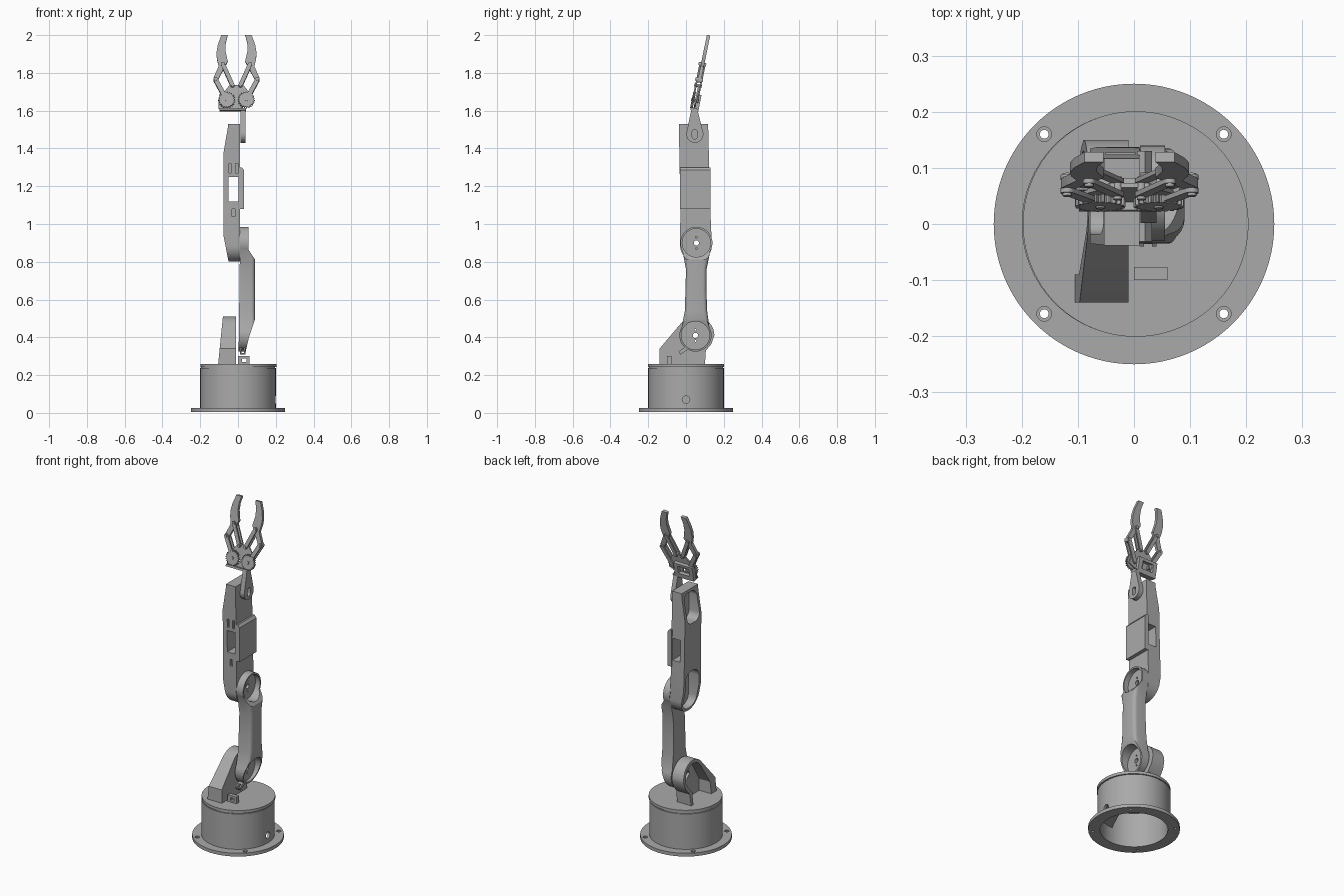
import bpy, bmesh
from math import cos, sin, pi, radians, atan2
from mathutils import Matrix

cube = bpy.data.objects.get("Cube")
if cube:
    bpy.data.objects.remove(cube, do_unlink=True)

grey = bpy.data.materials.new("plain grey")
grey.use_nodes = True
grey.diffuse_color = (0.4, 0.4, 0.4, 1)
grey.node_tree.nodes["Principled BSDF"].inputs["Base Color"].default_value = grey.diffuse_color
parts = []


def prism(name, outline, axis, low, high):
    """Extrude a flat outline along an axis."""
    place = {"x": lambda a, b, t: (t, a, b),
             "y": lambda a, b, t: (a, t, b),
             "z": lambda a, b, t: (a, b, t)}[axis]
    bm = bmesh.new()
    rings = [[bm.verts.new(place(a, b, t)) for a, b in outline] for t in (low, high)]
    for ring in rings:
        bm.faces.new(ring)
    count = len(outline)
    for i in range(count):
        j = (i + 1) % count
        bm.faces.new((rings[0][i], rings[0][j], rings[1][j], rings[1][i]))
    bmesh.ops.recalc_face_normals(bm, faces=bm.faces)
    mesh = bpy.data.meshes.new(name)
    bm.to_mesh(mesh)
    bm.free()
    mesh.materials.append(grey)
    obj = bpy.data.objects.new(name, mesh)
    bpy.context.scene.collection.objects.link(obj)
    parts.append(obj)
    return obj


def arc(a, b, radius, start, end, steps=24):
    angles = [radians(start + (end - start) * i / steps) for i in range(steps + 1)]
    return [(a + radius * cos(t), b + radius * sin(t)) for t in angles]


def circle(a, b, radius, steps=32):
    return arc(a, b, radius, 0, 360, steps)[:-1]


def rect(a0, a1, b0, b1):
    return [(a0, b0), (a1, b0), (a1, b1), (a0, b1)]


def round_rect(a0, a1, b0, b1, r):
    return (arc(a1 - r, b1 - r, r, 0, 90, 6) + arc(a0 + r, b1 - r, r, 90, 180, 6)
            + arc(a0 + r, b0 + r, r, 180, 270, 6) + arc(a1 - r, b0 + r, r, 270, 360, 6))


def apply(obj, modifier):
    bpy.context.view_layer.objects.active = obj
    bpy.ops.object.modifier_apply(modifier=modifier.name)


def combine(obj, outline, axis, low, high, operation="DIFFERENCE"):
    """Cut or trim a part with a temporary prism."""
    tool = prism("cutter", outline, axis, low, high)
    mod = obj.modifiers.new("cut", "BOOLEAN")
    mod.operation, mod.solver, mod.object = operation, "EXACT", tool
    apply(obj, mod)
    parts.remove(tool)
    bpy.data.objects.remove(tool, do_unlink=True)


# Base: bolted flange, hollow drum and turntable
flange = prism("base_flange", circle(0, 0, 0.25, 96), "z", 0.005, 0.025)
combine(flange, circle(0, 0, 0.185, 64), "z", -1, 1)
for sx in (-1, 1):
    for sy in (-1, 1):
        combine(flange, circle(sx * 0.16, sy * 0.16, 0.013, 20), "z", 0.018, 1)
        combine(flange, circle(sx * 0.16, sy * 0.16, 0.008, 20), "z", -1, 1)
drum = prism("base_drum", circle(0, 0, 0.2, 96), "z", 0.02, 0.238)
combine(drum, circle(0, 0, 0.185, 64), "z", -1, 0.215)
combine(drum, circle(0, 0.07, 0.02), "x", 0.1, 1)
prism("turntable_neck", circle(0, 0, 0.195, 64), "z", 0.23, 0.25)
prism("turntable", circle(0.003, 0, 0.201, 96), "z", 0.243, 0.26)
prism("inner_shelf", arc(0, 0, 0.187, -90, 40), "z", 0.1, 0.115)

# Shoulder bracket: arched shell with a flared foot, open on its right
shoulder = prism("shoulder_bracket",
                 [(0.1, 0.255), (0.105, 0.33), (0.135, 0.365)]
                 + arc(0.05, 0.41, 0.1, 0, 140) + [(-0.14, 0.34), (-0.14, 0.255)],
                 "x", -0.08, -0.01)
for v in shoulder.data.vertices:
    if v.co.x < -0.05:
        v.co.x -= 0.1 * (0.51 - v.co.z)
combine(shoulder, [(0.08, 0.2), (0.08, 0.33)] + arc(0.05, 0.41, 0.08, -10, 145)
        + [(-0.09, 0.33), (-0.09, 0.2)], "x", -1, -0.025)
combine(shoulder, [(0, 0.4), (0.05, 0.35), (0.1, 0.41), (0.05, 0.47)], "x", -1, 1)
tab = prism("cable_tab", rect(0, 0.06, 0.255, 0.3), "y", -0.1, -0.077)
combine(tab, rect(0.02, 0.045, 0.27, 0.287), "y", -1, 1)
clip = prism("arm_clip", [(-0.04, 0.325), (-0.03, 0.308), (0.01, 0.335), (0, 0.352)],
             "x", 0.01, 0.04)
combine(clip, rect(0.018, 0.032, 0.318, 0.34), "y", -1, 1)

# Upper arm: waisted link with a round recess at each joint
arm = prism("upper_arm", arc(0.05, 0.41, 0.085, 150, 390)
            + [(0.112, 0.54), (0.108, 0.65), (0.109, 0.76)]
            + arc(0.055, 0.9, 0.085, -30, 210)
            + [(0, 0.76), (-0.003, 0.65), (-0.006, 0.54)], "x", -0.02, 0.09)
bevel = arm.modifiers.new("round", "BEVEL")
bevel.width, bevel.segments, bevel.limit_method = 0.02, 4, "ANGLE"
bevel.angle_limit = radians(60)
apply(arm, bevel)
combine(arm, [(0.003, 0.3), (0.035, 0.3), (0.058, 0.4), (0.091, 0.5), (0.091, 0.81),
              (0.055, 0.865), (0.055, 1), (0.012, 1)], "y", -1, 1, "INTERSECT")
for y, z in ((0.05, 0.41), (0.055, 0.9)):
    combine(arm, circle(y, z, 0.075, 48), "x", 0.025, 1)
    combine(arm, circle(y, z, 0.014, 20), "x", -1, 1)
    for side in (-1, 1):
        combine(arm, circle(y, z + side * 0.03, 0.005, 12), "x", -1, 1)

# Forearm: housing with joint pockets and a window through its middle
forearm = prism("forearm", arc(0.053, 0.885, 0.084, 180, 360)
                + [(0.128, 1.09), (0.117, 1.53), (-0.038, 1.53), (-0.03, 1.1)], "x", -0.1, 0.01)
combine(forearm, [(-0.05, 0.7), (0.02, 0.7), (0.02, 1.6), (-0.052, 1.6), (-0.054, 1.51),
                  (-0.078, 1.37), (-0.078, 0.945), (-0.05, 0.8)], "y", -1, 1, "INTERSECT")
combine(forearm, round_rect(-0.018, 0.1, 1.335, 1.512, 0.04), "x", -1, -0.008)
combine(forearm, round_rect(-0.012, 0.117, 0.818, 1.05, 0.055), "x", -1, -0.008)
combine(forearm, rect(-0.05, 0.002, 1.12, 1.25), "y", -1, 1)
combine(forearm, rect(-0.032, -0.016, 1.04, 1.08), "y", -1, -0.015)
for x in (-0.048, -0.012):
    combine(forearm, rect(x, x + 0.012, 1.27, 1.32), "y", -1, -0.022)
combine(forearm, circle(0.055, 0.9, 0.014, 20), "x", -1, 1)
prism("forearm_side_cover", [(0.005, 1.08), (0.032, 1.08), (0.032, 1.285), (0.02, 1.3),
                             (0.005, 1.3)], "y", -0.031, 0.13)

# Wrist: teardrop plate with a slot
wrist = prism("wrist_link", arc(0.047, 1.475, 0.045, 165, 375)
              + [(0.058, 1.615), (0.03, 1.615)], "x", 0.012, 0.04)
combine(wrist, round_rect(0.033, 0.06, 1.45, 1.5, 0.012), "x", -1, 1)

# Gripper, drawn upright around its own centre, then moved and tilted
first_gripper_part = len(parts)


def link(name, p, q, width, low, high):
    turn = 180 / pi * atan2(q[1] - p[1], q[0] - p[0])
    return prism(name, arc(*q, width, turn - 90, turn + 90, 10)
                 + arc(*p, width, turn + 90, turn + 270, 10), "y", low, high)


plate = prism("gripper_plate", [(-0.095, 0.01), (0.01, 0.01), (0.085, 0.04), (0.075, 0.09),
                                (0.035, 0.14), (-0.035, 0.14), (-0.075, 0.09), (-0.095, 0.05)],
              "y", 0, 0.008)
combine(plate, rect(-0.06, -0.01, 0.035, 0.075), "y", -1, 1)
housing = prism("servo_frame", rect(-0.09, 0.035, 0.01, 0.09), "y", 0.006, 0.028)
combine(housing, rect(-0.065, 0.01, 0.028, 0.074), "y", -1, 1)
prism("wrist_foot", rect(-0.09, 0.05, 0, 0.012), "y", -0.015, 0.028)

for side, word in ((-1, "right"), (1, "left")):
    gear_at = (side * 0.052, 0.056)
    pin_at = (side * 0.021, 0.135)
    outer_at = (side * 0.111, 0.167)
    inner_at = (side * 0.072, 0.25)
    # Toothed gear with a shaft hole
    teeth = 22
    gear_outline = []
    for i in range(teeth * 4):
        radius = 0.045 if i % 4 < 2 else 0.038
        angle = 2 * pi * (i + (side > 0) * 2) / (teeth * 4)
        gear_outline.append((gear_at[0] + radius * cos(angle), gear_at[1] + radius * sin(angle)))
    gear = prism(word + "_gear", gear_outline, "y", -0.018, -0.004)
    combine(gear, circle(*gear_at, 0.009, 16), "y", -1, 1)
    # Parallel links on both faces of the finger
    link(word + "_drive_link", gear_at, outer_at, 0.012, -0.016, -0.007)
    link(word + "_guide_link", pin_at, inner_at, 0.011, -0.016, -0.007)
    link(word + "_back_guide_link", pin_at, inner_at, 0.011, 0.009, 0.017)
    link(word + "_back_drive_link", gear_at, outer_at, 0.012, 0.009, 0.017)
    # Curved finger
    finger = [(0.105, 0.152), (0.12, 0.155), (0.122, 0.175), (0.094, 0.24), (0.104, 0.28),
              (0.106, 0.313), (0.099, 0.355), (0.08, 0.408), (0.046, 0.408), (0.057, 0.365),
              (0.059, 0.325), (0.046, 0.265), (0.064, 0.232), (0.098, 0.165)]
    prism(word + "_finger", [(side * a, b) for a, b in finger], "y", -0.008, 0.01)
    for label, spot in (("gear", gear_at), ("base", pin_at), ("outer", outer_at), ("inner", inner_at)):
        prism(word + "_" + label + "_pin", circle(*spot, 0.008, 16), "y", -0.021, 0.02)

tilt = Matrix.Translation((-0.008, 0.037, 1.6)) @ Matrix.Rotation(radians(-11.5), 4, "X")
for obj in parts[first_gripper_part:]:
    obj.data.transform(tilt)

# Smooth the round walls, keep edges sharp
bpy.ops.object.select_all(action="DESELECT")
for obj in parts:
    obj.select_set(True)
bpy.context.view_layer.objects.active = parts[0]
bpy.ops.object.shade_smooth_by_angle(angle=radians(30))
